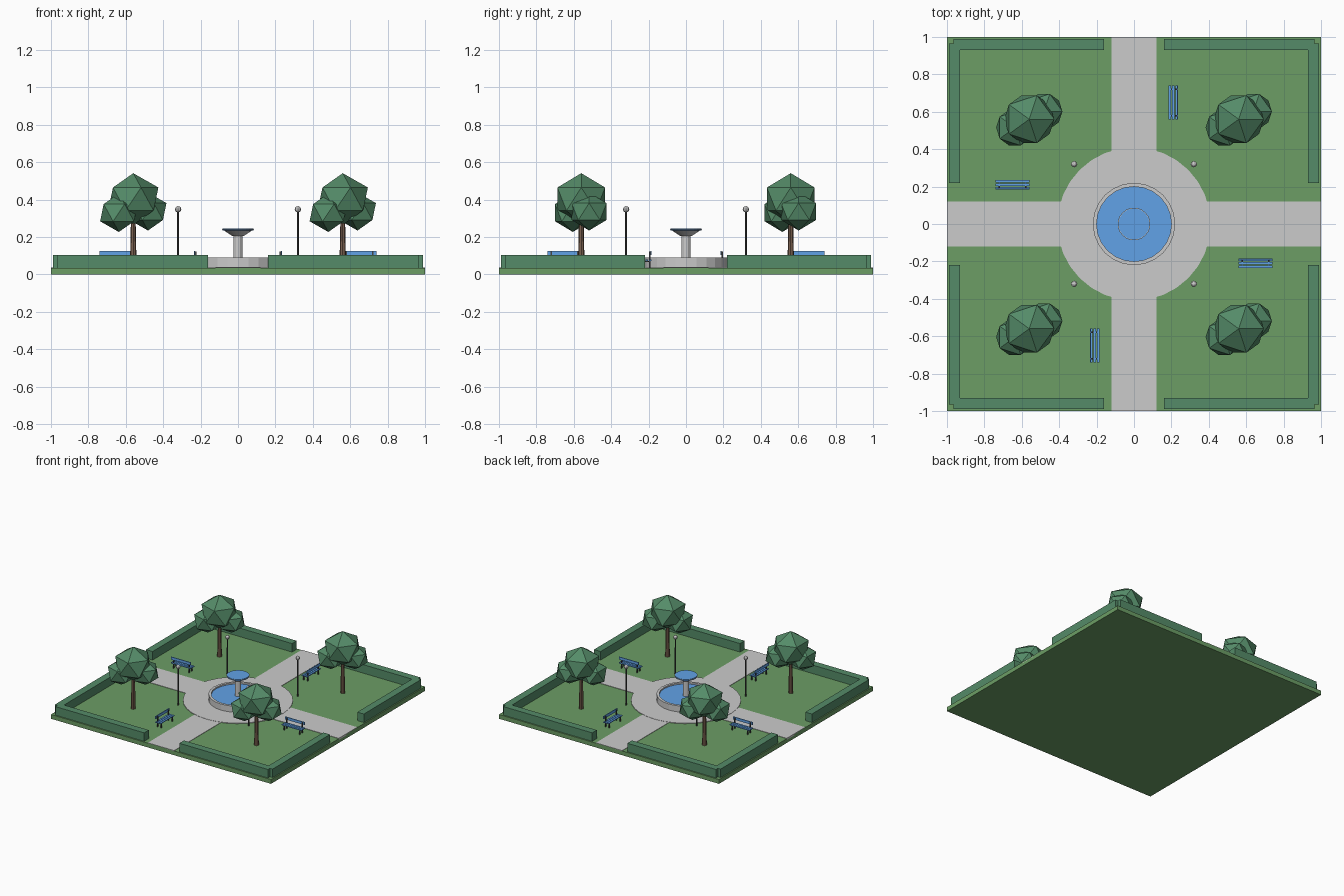
import bpy, bmesh, math
from mathutils import Matrix, Vector

if "Cube" in bpy.data.objects:
    bpy.data.objects.remove(bpy.data.objects["Cube"])


def material(name, rgb):
    m = bpy.data.materials.new(name)
    m.diffuse_color = (*rgb, 1)
    m.use_nodes = True
    m.node_tree.nodes["Principled BSDF"].inputs["Base Color"].default_value = m.diffuse_color
    return m


GRASS = material("grass", (0.15, 0.34, 0.13))
LEAF = material("leaf", (0.09, 0.26, 0.14))
BARK = material("bark", (0.20, 0.12, 0.08))
BLUE = material("blue", (0.12, 0.36, 0.80))
DARK = material("dark_metal", (0.06, 0.06, 0.06))
G = 0.035  # ground level


def finish(bm, name, mat=None, place=None):
    bmesh.ops.recalc_face_normals(bm, faces=bm.faces)
    me = bpy.data.meshes.new(name)
    bm.to_mesh(me)
    bm.free()
    ob = bpy.data.objects.new(name, me)
    bpy.context.collection.objects.link(ob)
    if mat:
        me.materials.append(mat)
    if place:
        ob.matrix_world = place
    return ob


def boxes(name, items, mat=None, place=None):
    """items: (x0, x1, y0, y1, z0, z1) per box, joined into one object"""
    bm = bmesh.new()
    for x0, x1, y0, y1, z0, z1 in items:
        mid = Vector((x0 + x1, y0 + y1, z0 + z1)) / 2
        size = (abs(x1 - x0), abs(y1 - y0), z1 - z0)
        bmesh.ops.create_cube(bm, size=1, matrix=Matrix.Translation(mid) @ Matrix.Diagonal((*size, 1)))
    return finish(bm, name, mat, place)


def cone(name, x, y, z0, z1, r0, r1, sides, mat=None):
    bm = bmesh.new()
    bmesh.ops.create_cone(bm, cap_ends=True, segments=sides, radius1=r0, radius2=r1, depth=z1 - z0)
    return finish(bm, name, mat, Matrix.Translation((x, y, (z0 + z1) / 2)))


def lathe(name, profile, sides):
    """closed (radius, z) profile turned around the z axis"""
    bm = bmesh.new()
    rings = [[bm.verts.new((r * math.cos(a), r * math.sin(a), z)) for r, z in profile]
             for a in (2 * math.pi * i / sides for i in range(sides))]
    n = len(profile)
    for i in range(sides):
        a, b = rings[i], rings[(i + 1) % sides]
        for j in range(n):
            k = (j + 1) % n
            bm.faces.new((a[j], b[j], b[k], a[k]))
    return finish(bm, name)


# Ground and paving
boxes("lawn", [(-1, 1, -1, 1, 0, G)], GRASS)
boxes("path_long", [(-0.12, 0.12, -1, 1, G - 0.01, G + 0.003)])
boxes("path_cross", [(s * 0.12, s, -0.12, 0.12, G - 0.01, G + 0.003) for s in (-1, 1)])
cone("plaza", 0, 0, G - 0.01, G + 0.005, 0.41, 0.41, 32)

# Fountain
lathe("basin_wall", [(0.22, G), (0.22, 0.09), (0.20, 0.09), (0.20, G)], 24)
cone("basin_water", 0, 0, G, 0.078, 0.202, 0.202, 24, BLUE)
cone("fountain_column", 0, 0, 0.07, 0.21, 0.024, 0.024, 12)
cone("fountain_bowl", 0, 0, 0.205, 0.243, 0.03, 0.087, 24)
cone("bowl_water", 0, 0, 0.235, 0.246, 0.083, 0.083, 24, BLUE)

# Hedges, trees and lamps in each quarter
for sx in (-1, 1):
    for sy in (-1, 1):
        boxes("hedge_along_x", [(sx * 0.16, sx * 0.965, sy * 0.93, sy * 0.99, G, 0.105)], LEAF)
        boxes("hedge_along_y", [(sx * 0.93, sx * 0.99, sy * 0.22, sy * 0.965, G, 0.105)], LEAF)

        tx, ty = sx * 0.56, sy * 0.56
        cone("tree_trunk", tx, ty, G, 0.32, 0.018, 0.012, 8, BARK)
        for dx, dy, z, r in ((0, 0, 0.403, 0.150), (-0.077, -0.045, 0.330, 0.112), (0.079, 0.042, 0.336, 0.110)):
            bm = bmesh.new()
            bmesh.ops.create_icosphere(bm, subdivisions=1, radius=r, matrix=Matrix.Diagonal((1, 1, 0.92, 1)))
            finish(bm, "tree_crown", LEAF, Matrix.Translation((tx + dx, ty + dy, z)))

        lx, ly = sx * 0.32, sy * 0.32
        cone("lamp_post", lx, ly, G, 0.345, 0.006, 0.005, 8, DARK)
        bm = bmesh.new()
        bmesh.ops.create_uvsphere(bm, u_segments=8, v_segments=6, radius=0.017)
        finish(bm, "lamp_globe", None, Matrix.Translation((lx, ly, 0.348)))

# Benches: modelled along x with the back on +y
for x, y, angle in ((0.21, 0.65, -90), (-0.21, -0.65, 90), (0.65, -0.21, 0), (-0.65, 0.21, 180)):
    place = Matrix.Translation((x, y, 0)) @ Matrix.Rotation(math.radians(angle), 4, 'Z')
    boxes("bench_seat", [(-0.09, 0.09, c - 0.007, c + 0.007, 0.073, 0.080) for c in (-0.018, 0, 0.018)], BLUE, place)
    boxes("bench_back", [(-0.09, 0.09, 0.019, 0.025, 0.104, 0.126)], BLUE, place)
    frame = []
    for s in (-0.07, 0.07):
        frame += [(s - 0.004, s + 0.004, -0.022, -0.014, G, 0.073),
                  (s - 0.004, s + 0.004, 0.013, 0.021, G, 0.122),
                  (s - 0.004, s + 0.004, -0.022, 0.021, 0.066, 0.073)]
    boxes("bench_frame", frame, DARK, place)
